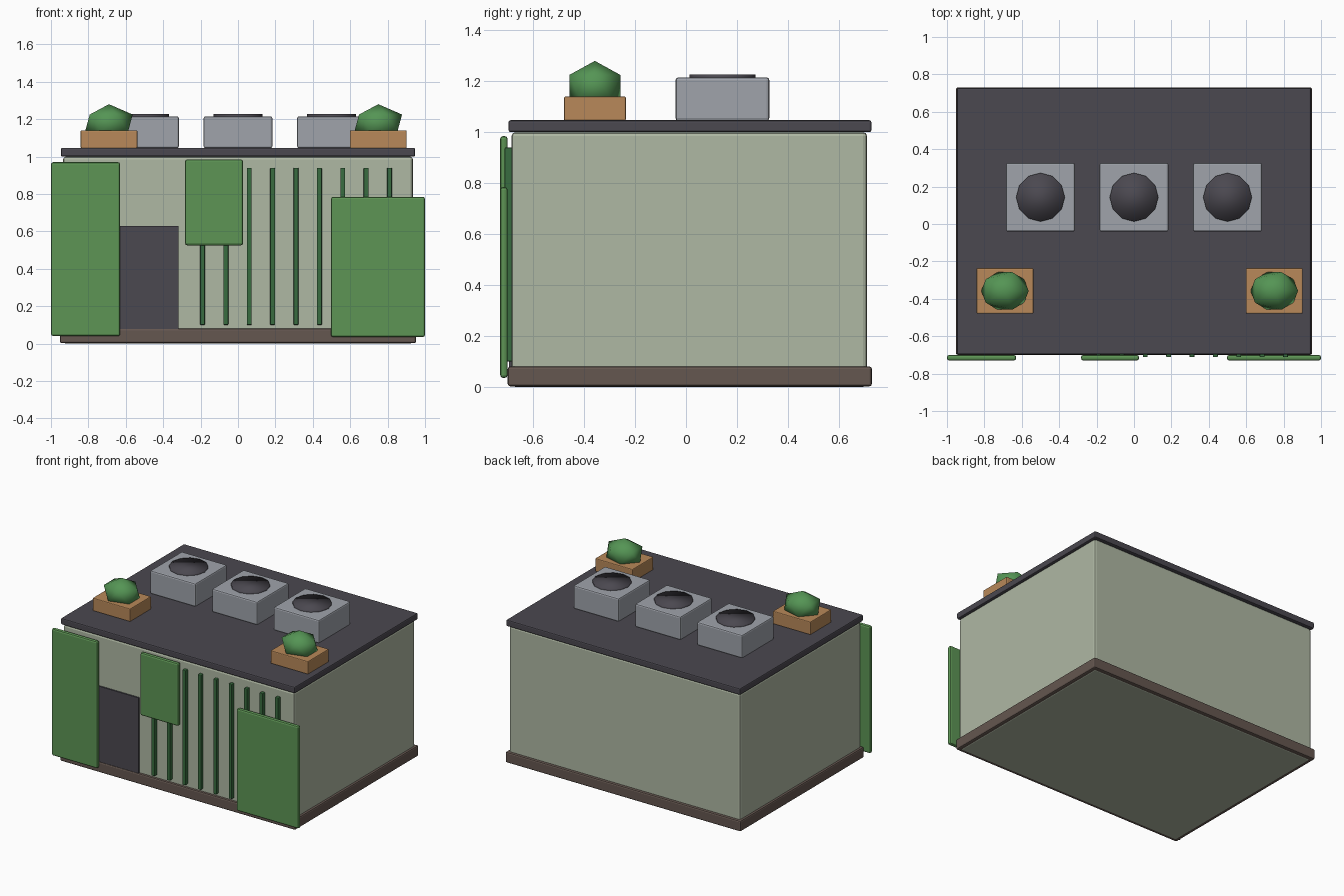
import bpy

if "Cube" in bpy.data.objects:
    bpy.data.objects.remove(bpy.data.objects["Cube"])


def material(name, rgb):
    m = bpy.data.materials.new(name)
    m.diffuse_color = (*rgb, 1)
    m.use_nodes = True
    m.node_tree.nodes["Principled BSDF"].inputs["Base Color"].default_value = m.diffuse_color
    return m


WALL = material("wall_sage", (0.43, 0.48, 0.37))
DARK = material("dark_slate", (0.07, 0.065, 0.08))
BROWN = material("plinth_brown", (0.13, 0.095, 0.08))
GREEN = material("panel_green", (0.11, 0.30, 0.09))
SLAT = material("slat_green", (0.04, 0.15, 0.05))
METAL = material("unit_grey", (0.35, 0.37, 0.41))
WOOD = material("planter_wood", (0.48, 0.25, 0.10))
LEAF = material("leaf_green", (0.09, 0.30, 0.09))


def box(name, x, y, z, mat, bevel=0.0):
    """Box from (min, max) ranges on each axis, with an optional soft bevel."""
    bpy.ops.mesh.primitive_cube_add(
        size=1, location=[(r[0] + r[1]) / 2 for r in (x, y, z)])
    ob = bpy.context.object
    ob.name = name
    ob.scale = [r[1] - r[0] for r in (x, y, z)]
    bpy.ops.object.transform_apply(location=False, rotation=False, scale=True)
    ob.data.materials.append(mat)
    if bevel:
        b = ob.modifiers.new("Bevel", 'BEVEL')
        b.width = bevel
        b.segments = 2
    return ob


# Main shell: walls, plinth and roof slab
box("building_body", (-0.935, 0.935), (-0.685, 0.711), (0.0, 1.0), WALL, 0.015)
box("plinth", (-0.952, 0.952), (-0.70, 0.73), (0.002, 0.08), BROWN, 0.01)
box("roof_slab", (-0.947, 0.947), (-0.697, 0.728), (1.0, 1.047), DARK, 0.008)

# Entrance door
box("door", (-0.68, -0.317), (-0.695, -0.67), (0.07, 0.63), DARK)

# Vertical facade slats
for i in range(9):
    cx = -0.19 + 0.125 * i
    box(f"facade_slat_{i + 1}", (cx - 0.013, cx + 0.013), (-0.712, -0.68),
        (0.10, 0.94), SLAT, 0.004)

# Green facade panels
for name, x, z in (("left_panel", (-1.0, -0.63), (0.04, 0.97)),
                   ("middle_panel", (-0.283, 0.027), (0.525, 0.985)),
                   ("right_panel", (0.497, 1.0), (0.035, 0.785))):
    box(name, x, (-0.73, -0.70), z, GREEN, 0.012)

# Rooftop air units, each with a round fan on top
for i, cx in enumerate((-0.5, 0.0, 0.5)):
    box(f"air_unit_{i + 1}", (cx - 0.184, cx + 0.184), (-0.041, 0.327),
        (1.045, 1.215), METAL, 0.01)
    bpy.ops.mesh.primitive_cylinder_add(
        vertices=12, radius=0.13, depth=0.025, location=(cx, 0.143, 1.215))
    fan = bpy.context.object
    fan.name = f"air_unit_fan_{i + 1}"
    fan.data.materials.append(DARK)
    bpy.ops.object.shade_smooth()

# Planters with low-poly shrubs
for side, cx in (("left", -0.69), ("right", 0.75)):
    box(f"{side}_planter", (cx - 0.152, cx + 0.152), (-0.479, -0.236),
        (1.045, 1.14), WOOD, 0.006)
    bpy.ops.mesh.primitive_ico_sphere_add(
        subdivisions=1, radius=1, location=(cx, -0.358, 1.18))
    shrub = bpy.context.object
    shrub.name = f"{side}_shrub"
    shrub.scale = (0.142, 0.118, 0.10)
    bpy.ops.object.transform_apply(location=False, rotation=False, scale=True)
    shrub.data.materials.append(LEAF)
    bpy.ops.object.shade_smooth()
